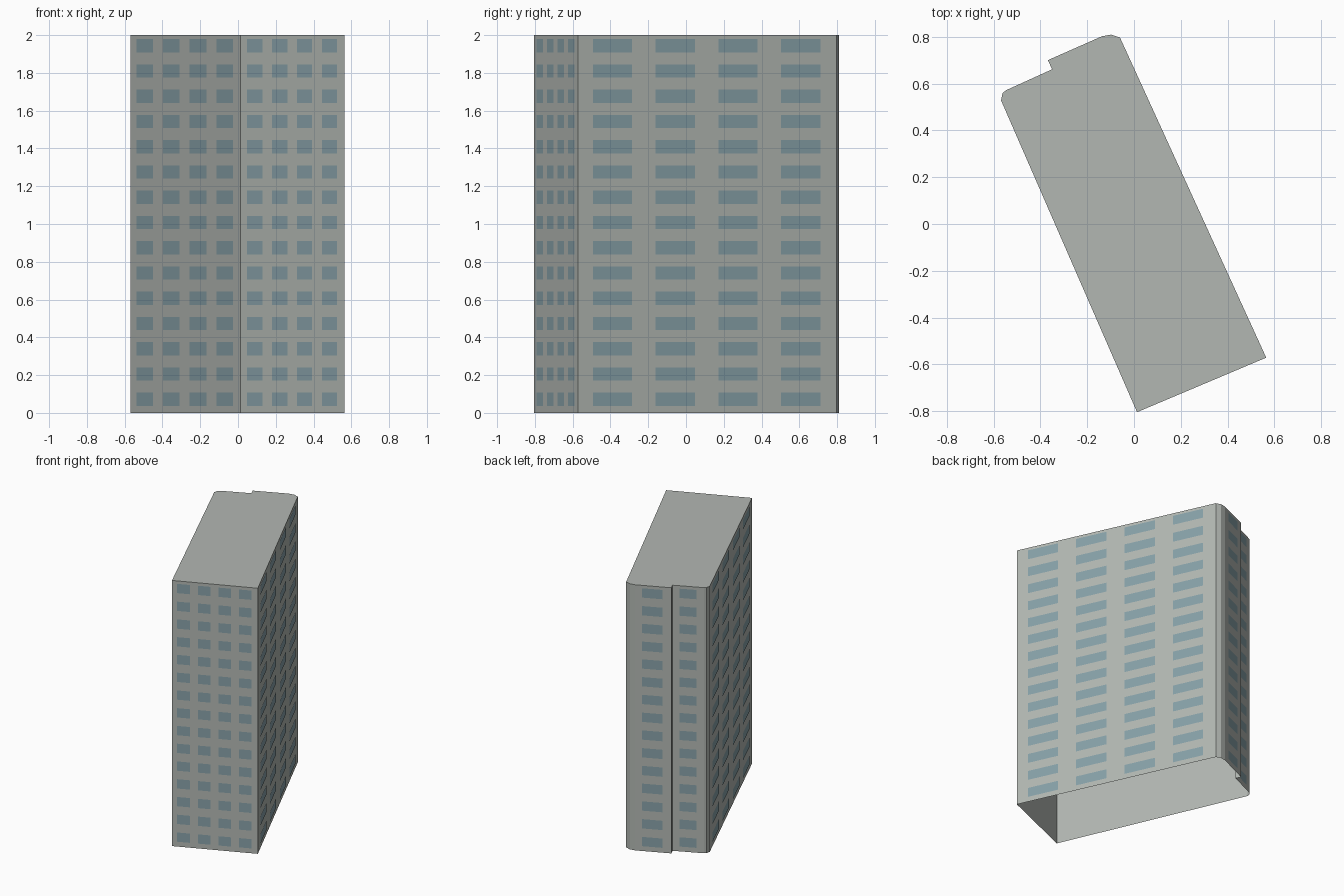
import bpy
import bmesh
from mathutils import Vector

cube = bpy.data.objects.get("Cube")
if cube:
    bpy.data.objects.remove(cube, do_unlink=True)

HEIGHT = 2.0
ROWS = 15
GAP = 0.002  # plates sit just proud of the wall


def make_material(name, rgb):
    mat = bpy.data.materials.new(name)
    mat.use_nodes = True
    mat.diffuse_color = (*rgb, 1)
    mat.node_tree.nodes["Principled BSDF"].inputs["Base Color"].default_value = (*rgb, 1)
    return mat


def finish(bm, name, mat):
    mesh = bpy.data.meshes.new(name)
    bm.to_mesh(mesh)
    bm.free()
    mesh.materials.append(mat)
    obj = bpy.data.objects.new(name, mesh)
    bpy.context.collection.objects.link(obj)
    return obj


concrete = make_material("grey concrete", (0.448, 0.477, 0.448))
glass = make_material("blue grey glass", (0.243, 0.355, 0.393))

# Floor plan, counter-clockwise from the front corner
front_corner = Vector((0.013, -0.804))
side_corner = Vector((0.565, -0.571))
back_bend = [Vector(p) for p in ((-0.06, 0.797), (-0.098, 0.809), (-0.137, 0.802))]
notch = [Vector(p) for p in ((-0.368, 0.70), (-0.35, 0.661))]
far_bend = [Vector(p) for p in ((-0.548, 0.571), (-0.562, 0.558), (-0.568, 0.528))]
plan = [front_corner, side_corner, *back_bend, *notch, *far_bend]

# Tower: walls and roof, open underneath
bm = bmesh.new()
base = [bm.verts.new((p.x, p.y, 0)) for p in plan]
top = [bm.verts.new((p.x, p.y, HEIGHT)) for p in plan]
for i in range(len(plan)):
    j = (i + 1) % len(plan)
    bm.faces.new((base[i], base[j], top[j], top[i]))
bm.faces.new(top)
finish(bm, "tower_shell", concrete)


def window_grid(name, start, end, columns, first, pitch, width):
    """Plates along one wall; first, pitch and width are fractions of its length."""
    along = end - start
    out = Vector((along.y, -along.x)).normalized() * GAP
    bm = bmesh.new()
    for row in range(ROWS):
        low = 0.037 + row * 0.1337
        high = low + 0.07
        for col in range(columns):
            t = first + col * pitch
            a = start + along * t + out
            b = start + along * (t + width) + out
            corners = ((a, low), (b, low), (b, high), (a, high))
            bm.faces.new([bm.verts.new((p.x, p.y, z)) for p, z in corners])
    finish(bm, name, glass)


# Windows on the long sides, the front end and the two halves of the back end
window_grid("right_windows", far_bend[-1], front_corner, 4, 0.055, 0.243, 0.152)
window_grid("left_windows", side_corner, back_bend[0], 4, 0.056, 0.243, 0.152)
window_grid("front_windows", front_corner, side_corner, 4, 0.062, 0.239, 0.147)
window_grid("back_windows_long", back_bend[-1], notch[0], 1, 0.2, 1, 0.56)
window_grid("back_windows_short", notch[1], far_bend[0], 1, 0.22, 1, 0.55)
